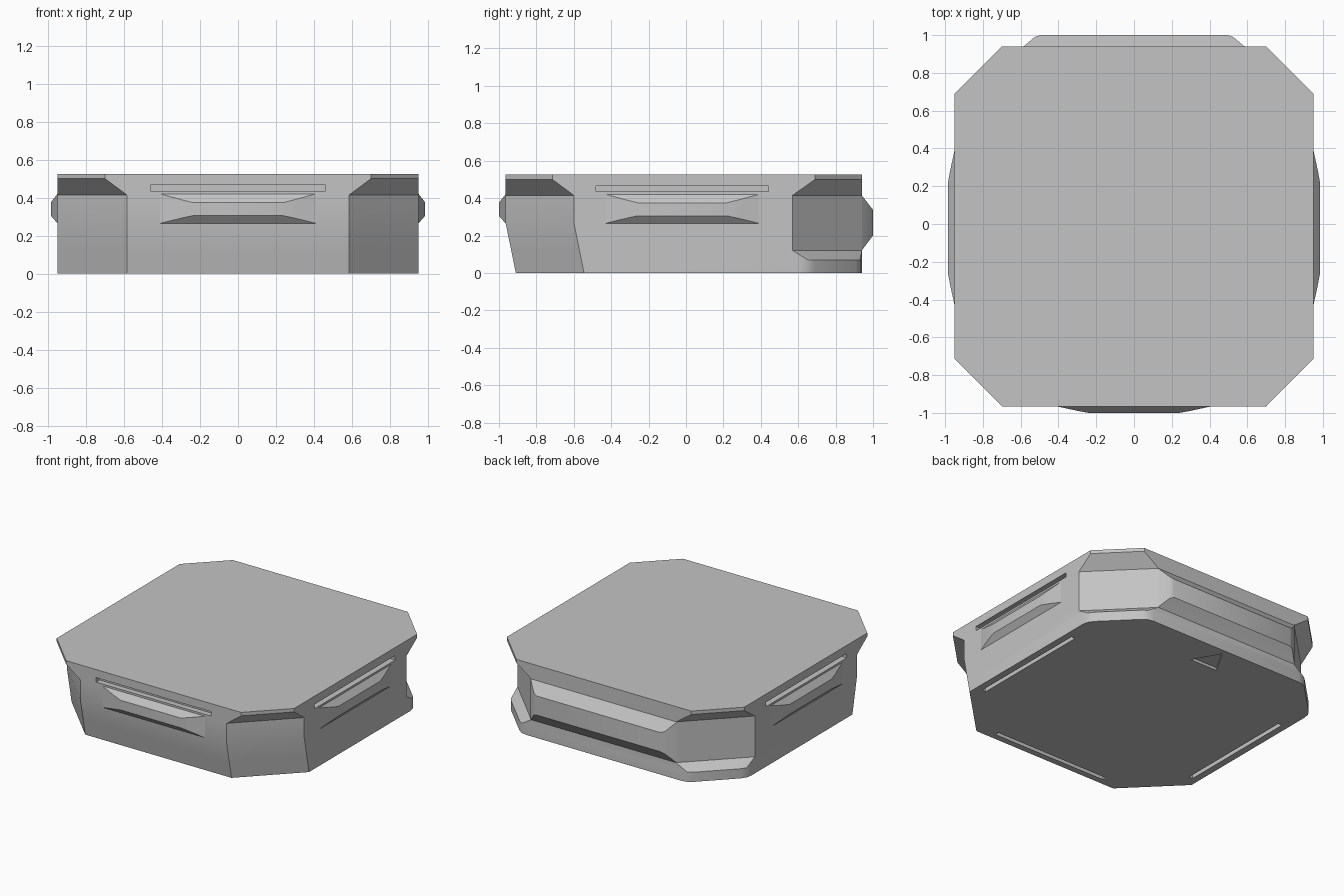
import bpy, bmesh, math
from mathutils import Vector, Matrix

if "Cube" in bpy.data.objects:
    bpy.data.objects.remove(bpy.data.objects["Cube"])

grey = bpy.data.materials.new("mid_grey")
grey.diffuse_color = (0.55, 0.55, 0.55, 1)
grey.use_nodes = True
grey.node_tree.nodes["Principled BSDF"].inputs["Base Color"].default_value = grey.diffuse_color

HX, BACK = 0.95, 0.94


def make(name, bm, helper=False):
    bmesh.ops.recalc_face_normals(bm, faces=bm.faces)
    me = bpy.data.meshes.new(name)
    bm.to_mesh(me)
    bm.free()
    ob = bpy.data.objects.new(name, me)
    bpy.context.collection.objects.link(ob)
    me.materials.append(grey)
    ob.hide_render = helper
    return ob


def loft(bm, rings, cap=True):
    rows = [[bm.verts.new(p) for p in r] for r in rings]
    n = len(rows[0])
    for a, b in zip(rows, rows[1:]):
        for i in range(n):
            bm.faces.new((a[i], a[(i + 1) % n], b[(i + 1) % n], b[i]))
    if cap:
        bm.faces.new(rows[0])
    bm.faces.new(rows[-1])


# Body: stacked octagons whose front and rear corner cuts differ by height
def octagon(z, front, cut_front, cut_back, rounding=0.0):
    def corner(p, a, b):
        # three points softening one rear corner
        p = Vector(p)
        s, e = p + Vector(a) * rounding, p + Vector(b) * rounding
        return [s, (s + e) / 4 + p / 2, e]
    d = math.sqrt(0.5)
    half = [Vector((HX - cut_front, front, 0)), Vector((HX, front + cut_front, 0))]
    half += corner((HX, BACK - cut_back, 0), (0, -1, 0), (-d, d, 0))
    half += corner((HX - cut_back, BACK, 0), (d, -d, 0), (-1, 0, 0))
    pts = half + [Vector((-p.x, p.y, 0)) for p in reversed(half)]
    return [(p.x, p.y, z) for p in pts]


def front_at(z):
    return -0.91 - 0.055 * min(z / 0.27, 1)


bm = bmesh.new()
loft(bm, [octagon(z, front_at(z), cf, cb, r) for z, cf, cb, r in (
    (0, .365, .285, .045), (.07, .365, .285, .045), (.12, .365, .37, 0),
    (.27, .365, .37, 0), (.415, .365, .37, 0), (.5, .25, .25, 0), (.525, .25, .25, 0))])
bmesh.ops.remove_doubles(bm, verts=bm.verts, dist=0.0005)
body = make("body", bm)


# Recesses: side slots, underside slots and an underside arrow
cut = bmesh.new()


def box(center, size):
    m = Matrix.Translation(center) @ Matrix.Diagonal((*size, 1))
    bmesh.ops.create_cube(cut, size=1, matrix=m)


DEPTH = 0.04
for s in (-1, 1):
    box((s * HX, -.02, .45), (2 * DEPTH, .92, .032))
    box((s * .885, -.02, 0), (.03, .91, 2 * DEPTH))
box((0, -.965, .45), (.92, 2 * DEPTH, .032))
box((0, -.85, 0), (.92, .03, 2 * DEPTH))
tri = ((-.11, .71), (.11, .71), (0, .9))
loft(cut, [[(x, y, z) for x, y in tri] for z in (-.02, .02)])
cutter = make("recess_cutter", cut, True)
cutter.hide_viewport = True
mod = body.modifiers.new("recesses", 'BOOLEAN')
mod.operation, mod.solver, mod.object = 'DIFFERENCE', 'EXACT', cutter


# Raised grips: bevelled panels, built facing the front and turned into place
def grip(name, angle, dist, shift, steps):
    rot = Matrix.Rotation(angle, 4, 'Z')
    bm = bmesh.new()
    loft(bm, [[rot @ Vector((x + shift, -dist - out, z)) for x, z in
               ((-hx, lo), (hx, lo), (hx, hi), (-hx, hi))]
              for out, hx, lo, hi in steps], cap=False)
    ob = make(name, bm)
    return ob


small = ((0, .41, .265, .42), (.024, .30, .292, .39), (.035, .24, .305, .375))
grip("front_grip", 0, .965, 0, small)
grip("right_grip", math.pi / 2, HX, -.02, small)
grip("left_grip", -math.pi / 2, HX, .02, small)
grip("back_bumper", math.pi, BACK, 0,
     ((0, .585, .12, .415), (.05, .525, .187, .35), (.06, .495, .2, .338)))

# Shading
for ob in bpy.context.collection.objects:
    ob.select_set(ob is not cutter)
bpy.context.view_layer.objects.active = body
bpy.ops.object.shade_smooth_by_angle(angle=math.radians(25))
